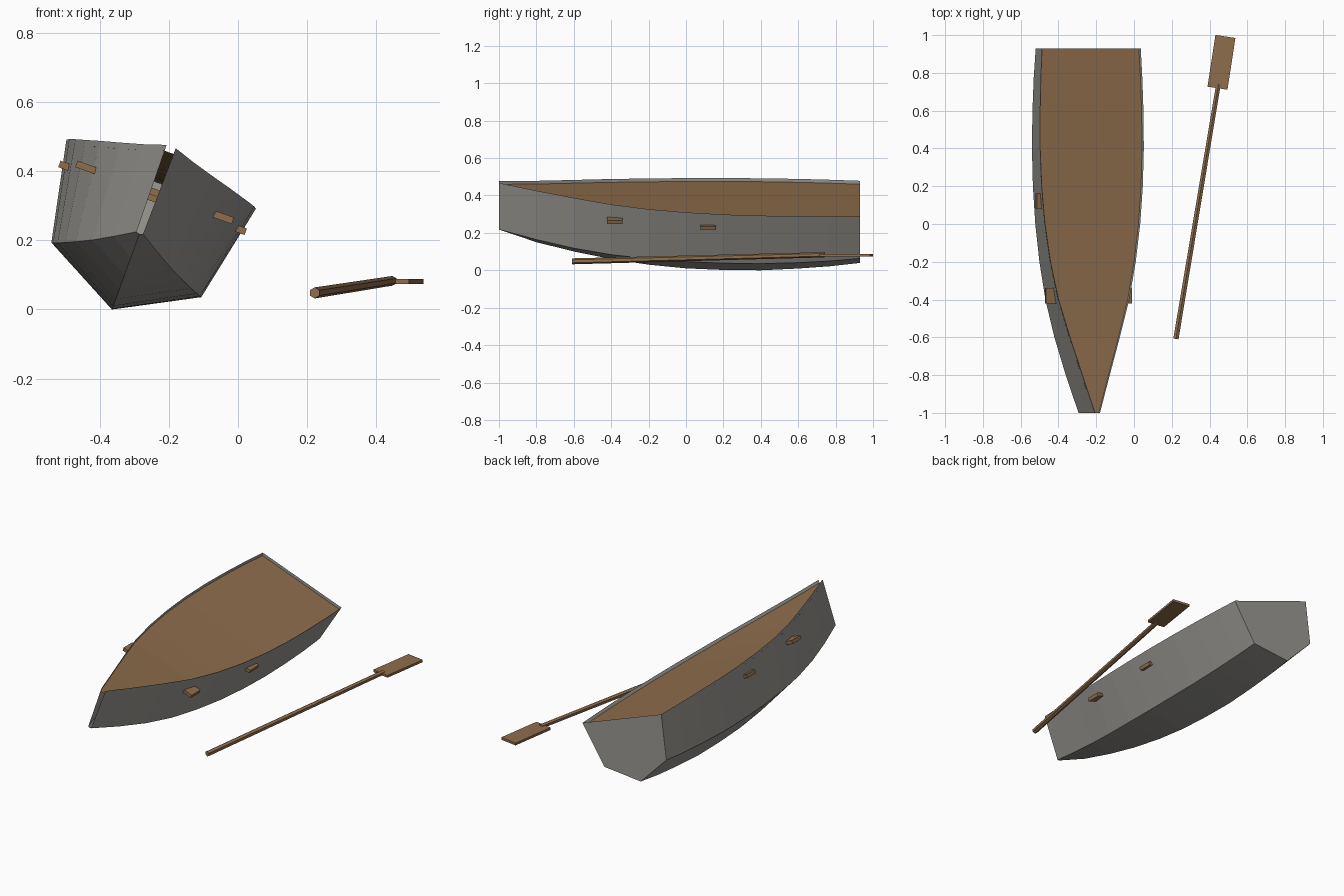
import bpy, bmesh, math
from mathutils import Vector, Matrix

if "Cube" in bpy.data.objects:
    bpy.data.objects.remove(bpy.data.objects["Cube"])

def material(name, rgb):
    m = bpy.data.materials.new(name)
    m.diffuse_color = (*rgb, 1)
    m.use_nodes = True
    m.node_tree.nodes["Principled BSDF"].inputs["Base Color"].default_value = m.diffuse_color
    return m

GREY = material("weathered_grey", (0.33, 0.32, 0.295))
BROWN = material("wood_brown", (0.27, 0.155, 0.072))

# The boat lies heeled over on its keel: local (side, length, up) to world
HEEL = Matrix.Translation((-0.365, 0, 0)) @ Matrix.Rotation(math.radians(20), 4, 'Y')

def add_object(name, bm, mat, matrix):
    bmesh.ops.transform(bm, matrix=matrix, verts=bm.verts)
    me = bpy.data.meshes.new(name)
    bm.to_mesh(me)
    bm.free()
    me.materials.append(mat)
    ob = bpy.data.objects.new(name, me)
    bpy.context.collection.objects.link(ob)
    return ob

def box(name, size, centre, mat, matrix):
    bm = bmesh.new()
    bmesh.ops.create_cube(bm, size=1)
    bmesh.ops.scale(bm, vec=size, verts=bm.verts)
    bmesh.ops.translate(bm, vec=centre, verts=bm.verts)
    return add_object(name, bm, mat, matrix)

# Stations: y, keel up, chine half width, chine up, rim half width, rim up
STATIONS = [
    (-1.00, 0.232, 0.010, 0.236, 0.014, 0.502),
    (-0.80, 0.160, 0.069, 0.200, 0.077, 0.481),
    (-0.60, 0.107, 0.122, 0.170, 0.140, 0.463),
    (-0.40, 0.064, 0.165, 0.149, 0.199, 0.447),
    (-0.20, 0.032, 0.194, 0.136, 0.240, 0.435),
    (0.00, 0.011, 0.214, 0.127, 0.268, 0.427),
    (0.20, 0.002, 0.226, 0.123, 0.285, 0.421),
    (0.40, 0.000, 0.231, 0.122, 0.292, 0.417),
    (0.60, 0.010, 0.230, 0.127, 0.291, 0.414),
    (0.77, 0.023, 0.226, 0.135, 0.286, 0.411),
    (0.93, 0.042, 0.219, 0.147, 0.278, 0.408),
]

# Hull shell: side and bottom planks plus the transom, with a slit at the bow
bm = bmesh.new()
rows = []
for y, keel, cw, cu, rw, ru in STATIONS:
    rows.append([bm.verts.new(p) for p in
                 ((-rw, y, ru), (-cw, y, cu), (0, y, keel), (cw, y, cu), (rw, y, ru))])
for a, b in zip(rows, rows[1:]):
    for i in range(4):
        bm.faces.new((a[i], a[i + 1], b[i + 1], b[i]))
bm.faces.new(rows[-1])
bmesh.ops.recalc_face_normals(bm, faces=bm.faces)
# make the bottom planks face down
bm.normal_update()
low = min(bm.faces, key=lambda f: f.calc_center_median().z)
if low.normal.z > 0:
    bmesh.ops.reverse_faces(bm, faces=bm.faces)
add_object("hull", bm, GREY, HEEL)

# Deck sheet just under the rim
bm = bmesh.new()
rows = []
for y, keel, cw, cu, rw, ru in STATIONS:
    up = ru - 0.018
    half = rw - (rw - cw) * 0.018 / (ru - cu)
    rows.append([bm.verts.new((s * half, y, up)) for s in (-1, 1)])
for a, b in zip(rows, rows[1:]):
    bm.faces.new((a[0], a[1], b[1], b[0]))
add_object("deck", bm, BROWN, HEEL)

# Cross bars whose ends poke out through the sides
for name, y, half, up in (("front_crossbar", -0.38, 0.241, 0.361),
                          ("rear_crossbar", 0.12, 0.287, 0.344)):
    box(name, (2 * half, 0.083, 0.02), (0, y, up), BROWN, HEEL)

# Oar shaft: six-sided rod
start, end = Vector((0.222, -0.608, 0.048)), Vector((0.447, 0.74, 0.083))
axis = end - start
bm = bmesh.new()
bmesh.ops.create_cone(bm, cap_ends=True, segments=6, radius1=0.016, radius2=0.014,
                      depth=axis.length)
add_object("oar_shaft", bm, BROWN, Matrix.Translation((start + end) / 2)
           @ axis.to_track_quat('Z', 'Y').to_matrix().to_4x4())

# Oar blade: flat plate
box("oar_blade", (0.107, 0.277, 0.014), (0, 0, 0), BROWN,
    Matrix.Translation((0.463, 0.856, 0.081)) @ Matrix.Rotation(math.radians(-8.7), 4, 'Z'))
